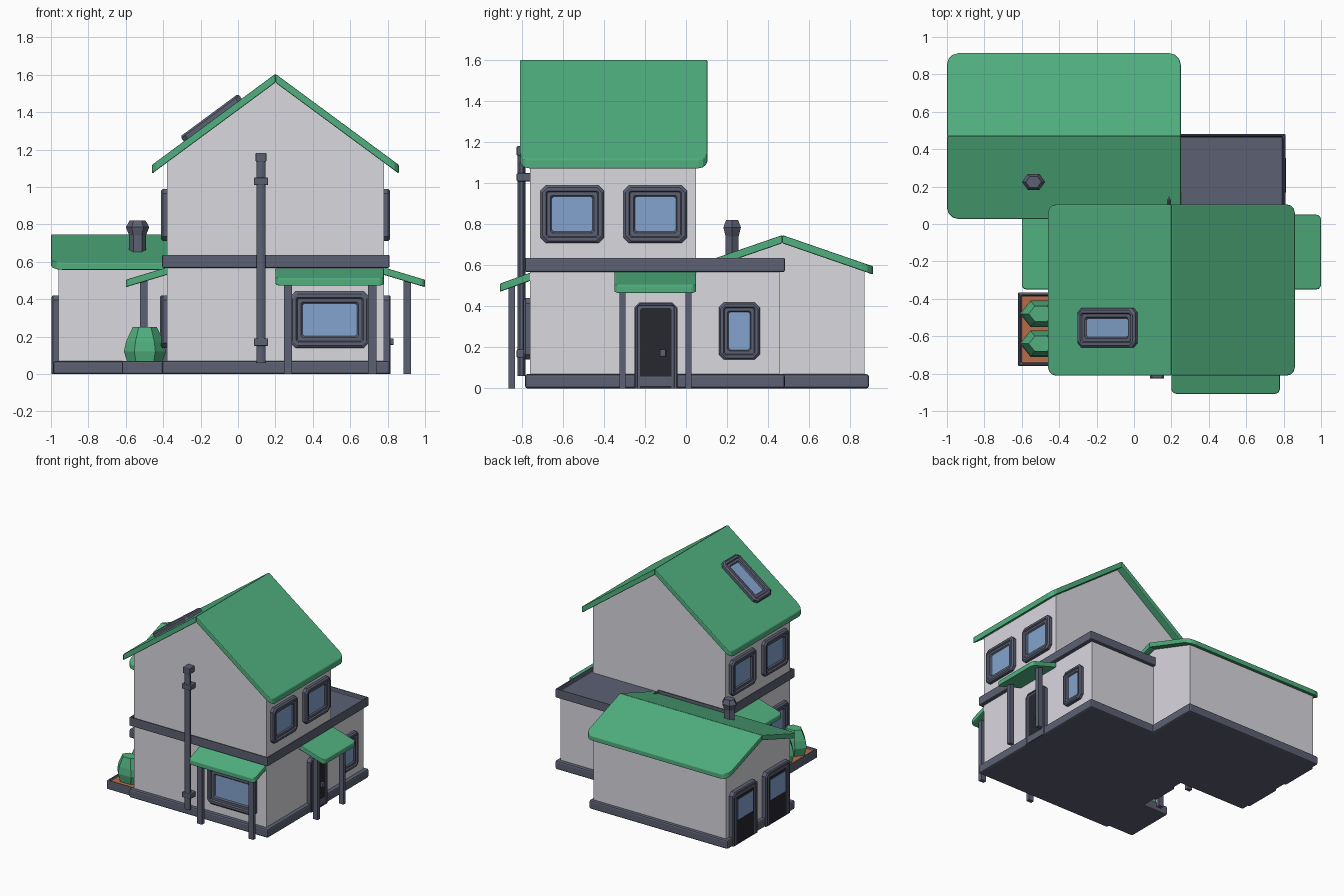
import bpy, bmesh, math
from mathutils import Vector as V

if "Cube" in bpy.data.objects:
    bpy.data.objects.remove(bpy.data.objects["Cube"])


def material(name, col):
    m = bpy.data.materials.new(name)
    m.diffuse_color = (*col, 1)
    m.use_nodes = True
    m.node_tree.nodes["Principled BSDF"].inputs["Base Color"].default_value = m.diffuse_color
    return m


GREEN = material("roof green", (0.08, 0.43, 0.21))
WALL = material("wall white", (0.70, 0.69, 0.74))
SLATE = material("trim slate", (0.108, 0.118, 0.17))
GLASS = material("window blue", (0.23, 0.37, 0.62))
DARK = material("door dark", (0.02, 0.021, 0.03))
SOIL = material("soil orange", (0.48, 0.15, 0.065))


def finish(bm, name, mats, bevel=0, smooth=None):
    bmesh.ops.recalc_face_normals(bm, faces=bm.faces)
    me = bpy.data.meshes.new(name)
    bm.to_mesh(me)
    bm.free()
    ob = bpy.data.objects.new(name, me)
    bpy.context.collection.objects.link(ob)
    for m in mats:
        me.materials.append(m)
    if bevel:
        b = ob.modifiers.new("bevel", 'BEVEL')
        b.width, b.segments, b.limit_method = bevel, 2, 'ANGLE'
    if smooth:
        bpy.ops.object.select_all(action='DESELECT')
        ob.select_set(True)
        bpy.context.view_layer.objects.active = ob
        bpy.ops.object.shade_smooth_by_angle(angle=math.radians(smooth))
    return ob


def loft(bm, loops, cap=True):
    """Bridge equal-length loops of points; returns the last cap face."""
    vs = [[bm.verts.new(p) for p in lp] for lp in loops]
    n = len(vs[0])
    for a, b in zip(vs, vs[1:]):
        for i in range(n):
            bm.faces.new((a[i], a[(i + 1) % n], b[(i + 1) % n], b[i]))
    if cap:
        bm.faces.new(vs[0][::-1])
    return bm.faces.new(vs[-1])


def prism(name, pts, axis, a, b, mat, bevel=0, inset=0, drop=0, floor=None):
    """Extrude a 2D profile along an axis; optionally sink the end face."""
    put = {'x': lambda p, d: (d, p[0], p[1]),
           'y': lambda p, d: (p[0], d, p[1]),
           'z': lambda p, d: (p[0], p[1], d)}[axis]
    bm = bmesh.new()
    top = loft(bm, [[put(p, d) for p in pts] for d in (a, b)])
    bmesh.ops.recalc_face_normals(bm, faces=bm.faces)
    if inset:
        bmesh.ops.inset_region(bm, faces=[top], thickness=inset)
        bmesh.ops.inset_region(bm, faces=[top], thickness=0.002, depth=-drop)
        top.material_index = 1 if floor else 0
    return finish(bm, name, [mat, floor or mat], bevel)


def rect(x0, x1, y0, y1):
    return [(x0, y0), (x1, y0), (x1, y1), (x0, y1)]


def box(name, x0, x1, y0, y1, z0, z1, mat, bevel=0):
    return prism(name, rect(x0, x1, y0, y1), 'z', z0, z1, mat, bevel)


def slab(name, c, out, half, run, z, slope, t, r, mat=GREEN):
    """Sloping roof panel from its high edge at c, falling along 'out', rounded low corners."""
    out = V(out)
    side = V((-out.y, out.x))
    pts = [(0, -half)]
    arc = [math.radians(a) for a in (0, 30, 60, 90)]
    pts += [(run - r + r * math.sin(a), -half + r - r * math.cos(a)) for a in arc]
    pts += [(d, -s) for d, s in pts[::-1]]
    rings = []
    for dz in (-t, 0):
        ring = []
        for d, s in pts:
            p = V(c) + out * d + side * s
            ring.append((p.x, p.y, z - slope * d + dz))
        rings.append(ring)
    bm = bmesh.new()
    loft(bm, rings)
    return finish(bm, name, [mat], 0.006)


def framed(name, c, u, v, w, h, pane=GLASS, border=0.055, sill=1):
    """Stepped frame with chamfered corners and a recessed pane; sill=0 opens the bottom."""
    c, u, v = V(c), V(u), V(v)
    n = u.cross(v)
    k = border / 0.055
    loops = []
    for ins, dep in ((0, -0.01), (0, 0.022), (0.01, 0.032), (0.026, 0.032),
                     (0.032, 0.022), (0.048, 0.022), (0.055, 0.012)):
        if not sill:                        # keep door panels in front of the plinth
            dep = max(dep, 0.03) + (0.004 if dep > 0.03 else 0) if dep > 0 else dep
        i = ins * k
        x, top, bot = w / 2 - i, h / 2 - i, -h / 2 + i * sill
        q = 0.025 if ins < 0.02 else 0.008
        qb = q * sill + 0.001
        shape = [(-x + qb, bot), (x - qb, bot), (x, bot + qb), (x, top - q),
                 (x - q, top), (-x + q, top), (-x, top - q), (-x, bot + qb)]
        loops.append([c + u * a + v * b + n * dep for a, b in shape])
    bm = bmesh.new()
    loft(bm, loops).material_index = 1
    return finish(bm, name, [SLATE, pane])


def lathe(name, c, prof, n, mat, sy=1.0, turn=0.0, smooth=None):
    bm = bmesh.new()
    ang = [turn + 2 * math.pi * i / n for i in range(n)]
    loft(bm, [[(c[0] + r * math.cos(a), c[1] + r * sy * math.sin(a), z) for a in ang]
              for r, z in prof])
    return finish(bm, name, [mat], 0, smooth)


def ell(x0, x1, y0, y1, xi, yb):
    """L-shaped footprint: main block plus the flat-roofed back right corner."""
    return [(x0, y0), (x1, y0), (x1, yb), (xi, yb), (xi, y1), (x0, y1)]


RX = 0.2    # ridge of the main house, mirror line of its sides
GY = 0.47   # ridge of the garage wing

# Walls
prism("main_walls", [(-0.38, 0.02), (0.78, 0.02), (0.78, 1.137), (RX, 1.565), (-0.38, 1.137)],
      'y', -0.76, 0.05, WALL)
box("back_room_walls", 0.15, 0.78, 0.0, 0.455, 0.02, 0.6, WALL)
prism("garage_walls", [(0.07, 0.02), (0.87, 0.02), (0.87, 0.575), (GY, 0.712), (0.07, 0.575)],
      'x', -0.96, 0.2, WALL)

# Plinth, storey band with sunken flat roof
prism("main_plinth", ell(-0.405, 0.81, -0.785, 0.08, 0.18, 0.482), 'z', 0, 0.07, SLATE, 0.012)
box("garage_plinth", -0.988, 0.225, 0.045, 0.893, 0, 0.069, SLATE, 0.012)
prism("storey_band", ell(-0.405, 0.81, -0.785, 0.08, 0.18, 0.482), 'z', 0.568, 0.637,
      SLATE, 0.008, inset=0.02, drop=0.03)

# Roofs
for s, side in ((-1, "left"), (1, "right")):
    slab("main_roof_" + side, (RX, -0.353), (s, 0), 0.458, 0.66, 1.605, 0.738, 0.047, 0.045)
for s, side in ((-1, "front"), (1, "back")):
    slab("garage_roof_" + side, (-0.375, GY), (0, s), 0.625, 0.443, 0.748, 0.345, 0.04, 0.06)

# Upper windows, doors, canopies and posts, mirrored on both sides of the house
for s, side in ((-1, "left"), (1, "right")):
    wx = RX + s * 0.58
    for y in (-0.555, -0.15):
        framed("upper_window_" + side, (wx, y, 0.85), (0, s, 0), (0, 0, 1), 0.31, 0.28)
    framed("door_" + side, (wx, -0.147, 0.21), (0, s, 0), (0, 0, 1), 0.21, 0.42,
           DARK, 0.028, sill=0)
    kx = RX + s * 0.62
    box("door_handle_" + side, kx - 0.012, kx + 0.012, -0.128, -0.098, 0.155, 0.19, SLATE, 0.005)
    slab("door_canopy_" + side, (RX + s * 0.57, -0.15), (s, 0), 0.2, 0.23, 0.573, 0.3, 0.04, 0.025)
    px = RX + s * 0.705
    for y in (-0.31, 0.012):
        box("canopy_post_" + side, px - 0.02, px + 0.02, y - 0.015, y + 0.015, 0, 0.5, SLATE)

# Lower windows
framed("back_room_window", (0.78, 0.26, 0.28), (0, 1, 0), (0, 0, 1), 0.2, 0.28, border=0.048)
framed("left_window", (-0.38, -0.555, 0.28), (0, -1, 0), (0, 0, 1), 0.31, 0.28)
framed("front_window", (0.49, -0.76, 0.29), (1, 0, 0), (0, 0, 1), 0.42, 0.3, border=0.064)

# Front canopy
slab("front_canopy", (0.49, -0.75), (0, -1), 0.29, 0.158, 0.568, 0.36, 0.04, 0.025)
for x in (0.268, 0.718):
    box("front_canopy_post", x - 0.022, x + 0.022, -0.865, -0.835, 0, 0.51, SLATE)

# Garage doors with glazed upper half
for y in (GY - 0.205, GY + 0.205):
    framed("garage_door", (-0.96, y, 0.21), (0, -1, 0), (0, 0, 1), 0.31, 0.42,
           DARK, 0.045, sill=0)
    box("garage_door_glass", -0.993, -0.985, y - 0.095, y + 0.095, 0.19, 0.35, GLASS)

# Skylight on the left slope
a = math.atan(0.738)
framed("skylight", (-0.135, -0.555, 1.358), (0, -1, 0), (math.cos(a), 0, math.sin(a)),
       0.21, 0.385)

# Drain pipe on the front wall
lathe("drain_pipe", (0.123, -0.803), [(0.026, 0.06), (0.026, 1.18)], 8, SLATE,
      sy=0.8, turn=math.pi / 8, smooth=50)
for z in (0.17, 1.03):
    box("pipe_bracket", 0.085, 0.161, -0.826, -0.755, z - 0.02, z + 0.02, SLATE, 0.005)
box("pipe_top", 0.094, 0.152, -0.826, -0.755, 1.135, 1.182, SLATE, 0.005)

# Garage chimney
lathe("chimney", (-0.537, 0.225),
      [(0.045, 0.6), (0.045, 0.74), (0.062, 0.785), (0.042, 0.822)], 6, SLATE, sy=0.8)

# Planter and bushes
prism("planter", rect(-0.62, -0.37, -0.76, -0.365), 'z', 0, 0.07, SLATE, 0.008,
      inset=0.022, drop=0.015, floor=SOIL)
for y in (-0.48, -0.64):
    lathe("bush", (-0.498, y), [(0.09, 0.05), (0.112, 0.12), (0.1, 0.175), (0.065, 0.25)],
          6, GREEN, sy=0.72)
